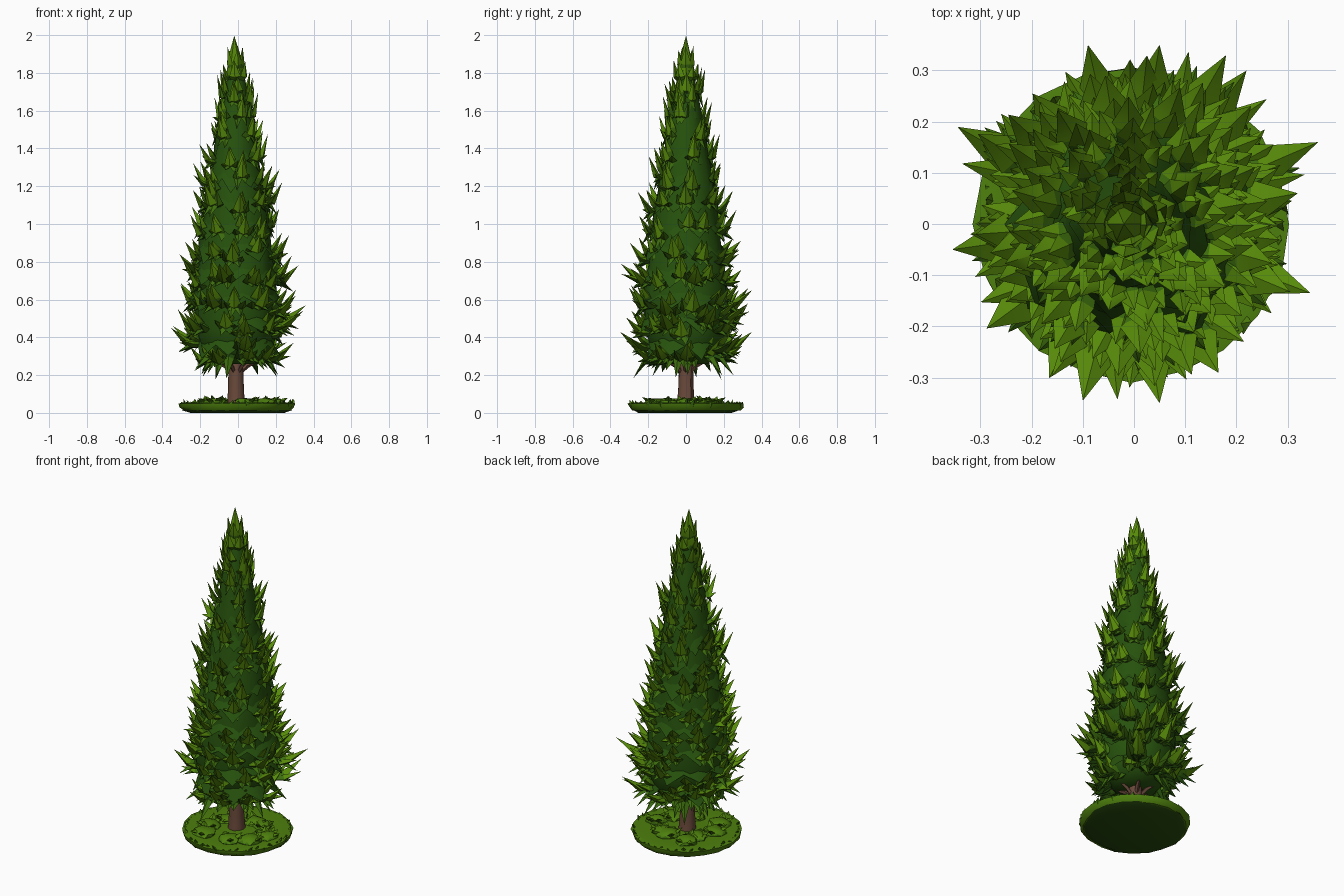
import bpy, bmesh, math, random
from mathutils import Vector

random.seed(11)
U = random.uniform
if "Cube" in bpy.data.objects:
    bpy.data.objects.remove(bpy.data.objects["Cube"])


def material(name, rgb):
    m = bpy.data.materials.new(name)
    m.use_nodes = True
    m.diffuse_color = (*rgb, 1)
    m.node_tree.nodes["Principled BSDF"].inputs["Base Color"].default_value = (*rgb, 1)
    return m


DARK = material("dark needles", (0.02, 0.085, 0.004))
MID = material("mid green needles", (0.045, 0.15, 0.004))
BRIGHT = material("bright needle tips", (0.095, 0.255, 0.003))
GRASS = material("grass", (0.075, 0.215, 0.004))
SOIL = material("dark turf underside", (0.02, 0.07, 0.004))
BARK = material("bark", (0.14, 0.065, 0.042))
CX = -0.01  # trunk axis


def finish(bm, name, mats, angle=40):
    bmesh.ops.recalc_face_normals(bm, faces=bm.faces)
    me = bpy.data.meshes.new(name)
    bm.to_mesh(me)
    bm.free()
    for m in mats:
        me.materials.append(m)
    ob = bpy.data.objects.new(name, me)
    bpy.context.collection.objects.link(ob)
    bpy.ops.object.select_all(action='DESELECT')
    ob.select_set(True)
    bpy.context.view_layer.objects.active = ob
    bpy.ops.object.shade_smooth_by_angle(angle=math.radians(angle))


def lookup(profile, z):
    for (z0, r0), (z1, r1) in zip(profile, profile[1:]):
        if z <= z1:
            return r0 + (r1 - r0) * max(0, (z - z0) / (z1 - z0))
    return profile[-1][1]


def polar(a, r, z, cx=CX):
    return Vector((cx + r * math.cos(a), r * math.sin(a), z))


def lathe(bm, profile, sides, jitter=0.0, mat=0, cx=CX):
    rings = [[bm.verts.new(polar(math.tau * i / sides, r * (1 + U(-jitter, jitter)), z, cx))
              for i in range(sides)] for z, r in profile]
    for lo, hi in zip(rings, rings[1:]):
        for i in range(sides):
            j = (i + 1) % sides
            bm.faces.new((lo[i], lo[j], hi[j], hi[i])).material_index = mat
    for ring in (rings[0], rings[-1]):
        bm.faces.new(ring).material_index = mat


def spike(bm, points, width, thick, mats):
    """Curved diamond-section blade: root, tip-top and tip-underside colours."""
    root, belly, tip = points
    run = (tip - root).normalized()
    side = run.cross(Vector((0, 0, 1))).normalized()
    up = side.cross(run)
    rings = []
    for p, k in ((root, 0.8), (belly, 1.0)):
        rings.append([bm.verts.new(p + o * k) for o in
                      (side * width, up * thick, -side * width, -up * thick)])
    end = bm.verts.new(tip)
    for i in range(4):
        j = (i + 1) % 4
        bm.faces.new((rings[0][i], rings[0][j], rings[1][j], rings[1][i])).material_index = mats[0]
        bm.faces.new((rings[1][i], rings[1][j], end)).material_index = mats[1 if i < 2 else 2]


def sprig(bm, ang, z, reach, inner, lift, width):
    """One branch end: an upturned main blade with side, top and hanging blades."""
    span, spread = reach - inner, width * 1.5 / reach

    def blade(da, part, dz, w, mats, sag=0.1):
        r1 = inner + span * part
        spike(bm, (polar(ang + da * 0.25, inner, z),
                   polar(ang + da * 0.7, inner + (r1 - inner) * 0.52, z + dz * sag),
                   polar(ang + da, r1, z + dz)), w, w * 0.55, mats)
    blade(0, 1, lift, width, (1, 2, 2))
    blade(U(-0.1, 0.1), 0.65, lift * U(1.0, 1.3), width * 0.8, (1, 2, 2), 0.4)
    for s in (-1, 1):
        blade(s * spread * U(0.8, 1.3), U(0.65, 0.95), lift * U(0.1, 0.7), width * 0.75, (1, 2, 1))
        blade(s * spread * U(0.3, 0.8), U(0.6, 0.85), -lift * U(0.2, 0.6), width * 0.7, (0, 1, 0), 0)


# Foliage core and ragged hanging skirts
CORE = [(0.26, 0.12), (0.33, 0.19), (0.45, 0.22), (0.65, 0.22), (0.85, 0.2), (1.05, 0.17),
        (1.25, 0.14), (1.45, 0.105), (1.62, 0.075), (1.8, 0.04), (1.9, 0.015)]
OUTER = [(0.22, 0.27), (0.34, 0.32), (0.5, 0.335), (0.75, 0.315), (1.0, 0.265), (1.2, 0.23),
         (1.4, 0.18), (1.6, 0.125), (1.8, 0.085), (1.9, 0.06)]
bm = bmesh.new()
lathe(bm, CORE, 14, 0.06)
z = 0.38
while z < 1.8:
    r, n = lookup(CORE, z), 18 if z < 1.3 else 10
    top = [bm.verts.new(polar(math.tau * i / n, r * 0.8, z + 0.06)) for i in range(n)]
    low = [bm.verts.new(polar(math.tau * i / n, r * (1.2 if i % 2 else 1.02) * U(0.94, 1.06),
                              z - (0.085 if i % 2 else 0.02) * U(0.7, 1.2))) for i in range(n)]
    for i in range(n):
        bm.faces.new((top[i], top[(i + 1) % n], low[(i + 1) % n], low[i]))
    z += 0.125
finish(bm, "foliage_core", [DARK], 60)

# Whorls of upturned sprigs, smaller toward the top
bm = bmesh.new()
z, turn = 0.3, 0.0
while z < 1.78:
    inner = lookup(CORE, z) * 0.8
    n = max(5, round(lookup(OUTER, z) * 32))
    for i in range(n):
        zz = z + U(-0.035, 0.035)
        outer = lookup(OUTER, zz) * U(0.83, 1.05)
        sprig(bm, turn + math.tau * (i + U(-0.25, 0.25)) / n, zz, outer, inner,
              0.075 + 0.02 * z + U(-0.02, 0.035), 0.02 + outer * 0.065)
    turn += math.pi / n + 0.1
    z += 0.13 if z < 1.2 else 0.115
# A few long branches break the outline
for x, y, zt in ((0.36, 0.16, 0.57), (-0.345, 0.19, 0.46), (0.345, -0.135, 0.54),
                 (-0.355, -0.05, 0.45), (0.32, 0.06, 0.78), (-0.09, 0.35, 0.43),
                 (0.05, -0.35, 0.43), (-0.1, -0.345, 0.79), (0.18, 0.33, 0.58),
                 (-0.31, -0.02, 0.84), (0.05, 0.35, 0.65), (0.22, 0.3, 0.42)):
    sprig(bm, math.atan2(y, x - CX), zt - 0.09, math.hypot(x - CX, y), 0.16, 0.09, 0.042)
# Drooping twigs below the crown
for i in range(18):
    a, r = math.tau * (i + U(-0.3, 0.3)) / 18, U(0.15, 0.29)
    spike(bm, (polar(a, 0.1, 0.32), polar(a, r * 0.75, 0.285), polar(a, r, U(0.17, 0.27))),
          0.028, 0.016, (0, 1, 0))
finish(bm, "branch_sprigs", [DARK, MID, BRIGHT], 50)

# Pointed crown: slim leader wrapped in upright blades
bm = bmesh.new()
lathe(bm, [(1.7, 0.04), (1.8, 0.046), (1.88, 0.032), (1.995, 0.001)], 6, 0.15, 1)
for ring, (z, reach, tall) in enumerate(((1.66, 0.075, 0.14), (1.74, 0.065, 0.12),
                                         (1.8, 0.042, 0.13))):
    for i in range(5):
        a = math.tau * (i + ring * 0.5 + U(-0.2, 0.2)) / 5
        spike(bm, (polar(a, 0.015, z), polar(a, reach * 0.8, z + tall * 0.35),
                   polar(a, reach, z + tall * U(0.85, 1.1))), 0.03, 0.016, (0, 1, 1))
for v in bm.verts:
    v.co.x -= 0.01 * max(0, v.co.z - 1.75) / 0.25
finish(bm, "crown_tip", [MID, BRIGHT])

# Trunk with slightly flared root and bare twigs
bm = bmesh.new()
lathe(bm, [(0.03, 0.052), (0.08, 0.045), (0.15, 0.041), (0.28, 0.037), (0.4, 0.03)], 10, 0.06)
for i in range(6):
    a = math.tau * (i + U(-0.2, 0.2)) / 6
    spike(bm, (polar(a, 0.02, 0.21), polar(a, 0.06, 0.25), polar(a, 0.16, 0.29)),
          0.012, 0.012, (0, 0, 0))
finish(bm, "trunk", [BARK])

# Turf disc, domed toward the trunk, with a dark patch underneath
bm = bmesh.new()
lathe(bm, [(0.012, 0.22), (0.012, 0.285), (0.03, 0.302), (0.05, 0.306), (0.055, 0.275),
           (0.045, 0.2), (0.055, 0.06)], 20, 0.015, 0, -0.005)
finish(bm, "turf_disc", [GRASS])
bm = bmesh.new()
lathe(bm, [(0.0, 0.25), (0.014, 0.285)], 20, 0.03, 0, -0.005)
finish(bm, "turf_underside", [SOIL])

# Flat leafy tufts on the turf and a ragged rim
bm = bmesh.new()
for i in range(9):
    a, r, s = math.tau * i / 9 + U(-0.15, 0.15), U(0.12, 0.2), U(0.05, 0.07)
    c = polar(a, r, 0.05, 0)
    made = bmesh.ops.create_icosphere(bm, subdivisions=2, radius=1)["verts"]
    for v in made:
        k = U(0.85, 1.15)
        v.co = c + Vector((v.co.x * s * k, v.co.y * s * k, v.co.z * 0.028 * k))
    for f in {f for v in made for f in v.link_faces}:
        f.material_index = 1 if f.calc_center_median().z < 0.056 else 0
    for j in range(5):
        b = U(0, math.tau)
        d = Vector((math.cos(b), math.sin(b), 0))
        spike(bm, (c + d * s * 0.4, c + d * s * 0.8 + Vector((0, 0, 0.018)),
                   c + d * s * 1.2 + Vector((0, 0, U(0.01, 0.045)))), 0.02, 0.01, (0, 0, 1))
for i in range(44):
    a, r = math.tau * (i + U(-0.3, 0.3)) / 44, U(0.27, 0.285)
    spike(bm, (polar(a, r, 0.03, 0), polar(a, r + 0.01, 0.045, 0),
               polar(a + U(-0.06, 0.06), r + 0.018, U(0.055, 0.075), 0)), 0.02, 0.01, (0, 0, 1))
finish(bm, "grass_tufts", [GRASS, MID])
